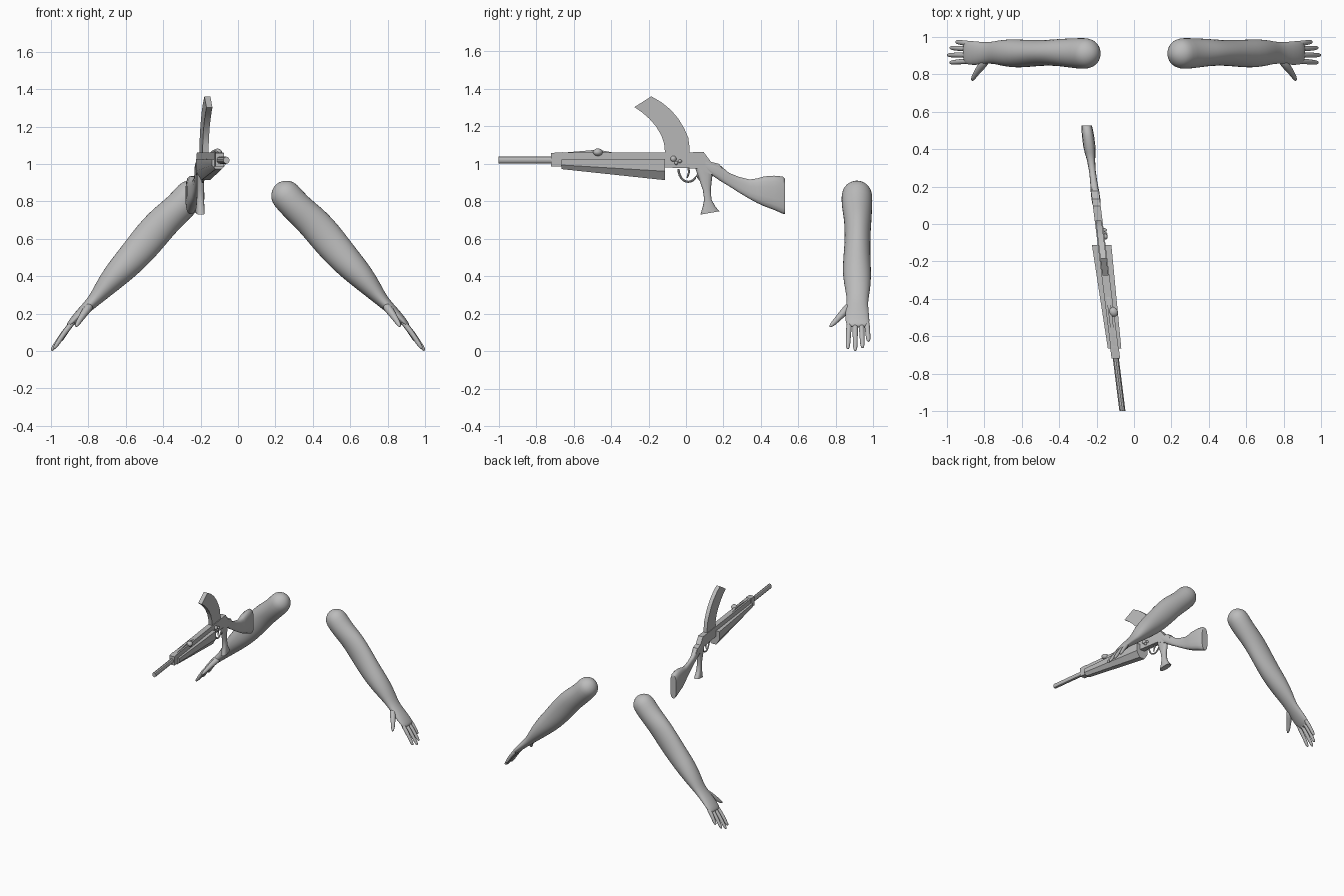
import bpy, bmesh, math
from mathutils import Vector, Matrix

if "Cube" in bpy.data.objects:
    bpy.data.objects.remove(bpy.data.objects["Cube"])

grey = bpy.data.materials.new("plain_grey")
grey.diffuse_color = (0.5, 0.5, 0.5, 1)
grey.use_nodes = True
grey.node_tree.nodes["Principled BSDF"].inputs["Base Color"].default_value = grey.diffuse_color

# Shear that turns the rifle slightly to its side and sets it left of centre
YAW = Matrix(((1, -0.125, 0, -0.187), (0, 1, 0, 0), (0, 0, 1, 0), (0, 0, 0, 1)))


def finish(name, bm, mat=None, angle=35, subdiv=0):
    if mat:
        bm.transform(mat)
    bmesh.ops.recalc_face_normals(bm, faces=bm.faces)
    me = bpy.data.meshes.new(name)
    bm.to_mesh(me)
    bm.free()
    me.materials.append(grey)
    for p in me.polygons:
        p.use_smooth = True
    me.set_sharp_from_angle(angle=math.radians(angle))
    ob = bpy.data.objects.new(name, me)
    bpy.context.collection.objects.link(ob)
    if subdiv:
        m = ob.modifiers.new("smooth", "SUBSURF")
        m.levels = m.render_levels = subdiv
    return ob


def ring(c, u, v, n=16, power=1.0):
    pts = []
    for i in range(n):
        a = 2 * math.pi * (i + 0.5) / n
        s, t = math.cos(a), math.sin(a)
        s = math.copysign(abs(s) ** power, s)
        t = math.copysign(abs(t) ** power, t)
        pts.append(Vector(c) + Vector(u) * s + Vector(v) * t)
    return pts


def loft(name, rings, **kw):
    bm = bmesh.new()
    vs = [[bm.verts.new(p) for p in r] for r in rings]
    n = len(vs[0])
    for a, b in zip(vs, vs[1:]):
        for i in range(n):
            j = (i + 1) % n
            bm.faces.new((a[i], a[j], b[j], b[i]))
    bm.faces.new(vs[0])
    bm.faces.new(vs[-1])
    return finish(name, bm, **kw)


def prism(name, pts, hw, x=0):
    # side profile (y, z) extruded across the rifle
    return loft(name, [[Vector((x + s * hw, y, z)) for y, z in pts] for s in (-1, 1)], mat=YAW)


def ball(name, c, r):
    bm = bmesh.new()
    bmesh.ops.create_uvsphere(bm, u_segments=16, v_segments=10, radius=1)
    bm.transform(Matrix.Translation(c) @ Matrix.Diagonal((*r, 1)))
    return finish(name, bm, mat=YAW)


def tube(name, pts, radii, n=10, **kw):
    rings = []
    pts = [Vector(p) for p in pts]
    for i, p in enumerate(pts):
        d = (pts[min(i + 1, len(pts) - 1)] - pts[max(i - 1, 0)]).normalized()
        side = Vector((0.75, 0, 0.66))
        u = (side - d * side.dot(d)).normalized()
        rings.append(ring(p, u * radii[i], d.cross(u) * radii[i], n))
    return loft(name, rings, **kw)


# ---------------- Arms ----------------
N = Vector((0.75, 0, 0.66))
AX = Vector((0.66, 0, -0.75))
# centre x, centre z, in-plane half width, centre y, y half width
ARM = [(.307, .773, .083, .912, .083), (.388, .703, .089, .917, .075),
       (.44, .645, .092, .916, .071), (.495, .58, .092, .915, .070),
       (.57, .49, .085, .911, .074), (.655, .404, .073, .912, .079),
       (.73, .318, .050, .917, .066), (.773, .265, .034, .915, .056),
       (.832, .211, .028, .912, .064), (.885, .157, .021, .916, .066),
       (.912, .128, .013, .916, .060)]
# base y, tip x, tip y, tip z
FINGERS = [(.872, .985, .863, .012), (.903, .998, .903, .002),
           (.935, .984, .942, .018), (.963, .952, .974, .052)]

for side, sx in (("right", 1), ("left", -1)):
    M = Matrix.Diagonal((sx, 1, 1, 1))
    # rounded shoulder followed by the arm and palm
    rings = []
    for a in (8, 30, 55, 80):
        a = math.radians(a)
        c = Vector((.262, .912, .826)) - AX * 0.088 * math.cos(a)
        rings.append(ring(c, N * .088 * math.sin(a), (0, .087 * math.sin(a), 0)))
    for x, z, w, y, h in ARM:
        rings.append(ring((x, y, z), N * w, (0, h, 0)))
    loft(side + "_arm", rings, mat=M, angle=180, subdiv=1)
    # fingers
    for i, (by, tx, ty, tz) in enumerate(FINGERS):
        b, t = Vector((.868, by, .172)), Vector((tx, ty, tz))
        mid = b.lerp(t, .5) + N * .006
        tube(f"{side}_finger_{i + 1}", [b, mid, b.lerp(t, .85), b.lerp(t, .96), t],
             [.017, .0145, .013, .010, .004], mat=M, angle=180, subdiv=1)
    # thumb
    tube(side + "_thumb", [(.785, .885, .25), (.815, .845, .212), (.845, .805, .168),
                           (.861, .778, .14), (.867, .766, .13)],
         [.026, .023, .016, .013, .004], mat=M, angle=180, subdiv=1)

# ---------------- Rifle ----------------
# barrel with raised muzzle ring
loft("barrel", [ring((0, y, 1.02), (.017, 0, 0), (0, 0, .019), 10) for y in (-1, -.70)], mat=YAW)
prism("front_block", [(-.72, .987), (-.72, 1.058), (-.66, 1.062), (-.66, .985)], .023)
prism("receiver", [(-.67, .985), (-.67, 1.06), (.095, 1.062), (.115, 1.035), (.134, 1.01),
                   (.176, 1.0), (.20, .965), (.134, .942), (.07, .975), (-.10, .98)], .021)

# handguard tapering towards the muzzle
guard = []
for y, hw, top, bot in ((-.665, .036, 1.024, .972), (-.112, .052, 1.026, .913)):
    zm = bot + (top - bot) * .42
    guard.append([Vector((x * hw, y, z)) for x, z in
                  ((-1, top), (1, top), (1, zm), (.45, bot), (-.45, bot), (-1, zm))])
loft("handguard", guard, mat=YAW)

# curved magazine on top
prism("magazine", [(.02, 1.04), (.02, 1.08), (.012, 1.14), (-.01, 1.19), (-.04, 1.24),
                   (-.08, 1.287), (-.13, 1.328), (-.185, 1.36), (-.275, 1.303),
                   (-.235, 1.275), (-.195, 1.24), (-.16, 1.2), (-.133, 1.155),
                   (-.117, 1.11), (-.11, 1.04)], .016)

# shoulder stock: y, top, bottom, half width
STOCK = [(.10, 1.045, .962, .021), (.134, 1.008, .942, .024), (.18, .995, .91, .023),
         (.23, .952, .88, .019), (.28, .932, .848, .018), (.34, .917, .812, .022),
         (.38, .923, .79, .029), (.417, .934, .773, .033), (.47, .938, .753, .033),
         (.515, .934, .733, .030), (.527, .922, .731, .027)]
loft("stock", [ring((0, y, (a + b) / 2), (w, 0, 0), (0, 0, (a - b) / 2), 16, .7)
               for y, a, b, w in STOCK], mat=YAW, angle=50)

# pistol grip: z, front y, back y, half width, tilt of the ring
GRIP = [(.975, .05, .15, .019, 0), (.93, .066, .14, .019, 0), (.86, .09, .132, .018, 0),
        (.81, .097, .136, .019, 0), (.77, .088, .155, .022, .004), (.738, .077, .178, .023, .009)]
loft("pistol_grip", [ring((0, (f + b) / 2, z), (w, 0, 0), (0, (b - f) / 2, t), 14, .75)
                     for z, f, b, w, t in GRIP], mat=YAW, angle=50)

# trigger guard and trigger
arc = [(0, .012 + .052 * -math.cos(math.radians(a)),
        .972 - .068 * math.sin(math.radians(a))) for a in range(0, 151, 15)]
arc.append((0, .075, .915))
tube("trigger_guard", arc, [.006] * len(arc), n=8, mat=YAW)
tube("trigger", [(0, .012, .985), (0, .016, .955), (0, .006, .925)], [.006, .006, .004],
     n=8, mat=YAW)

# top ridge, charging knob and side buttons
prism("top_ridge", [(-.71, 1.055), (-.5, 1.073), (-.44, 1.07), (-.36, 1.055)], .009)
ball("charging_knob", (.018, -.47, 1.062), (.025, .026, .02))
for i, (y, z, r) in enumerate(((-.067, 1.027, .016), (-.052, 1.004, .010), (-.032, 1.014, .010))):
    ball(f"side_button_{i + 1}", (.024, y, z), (.014, r, r))
